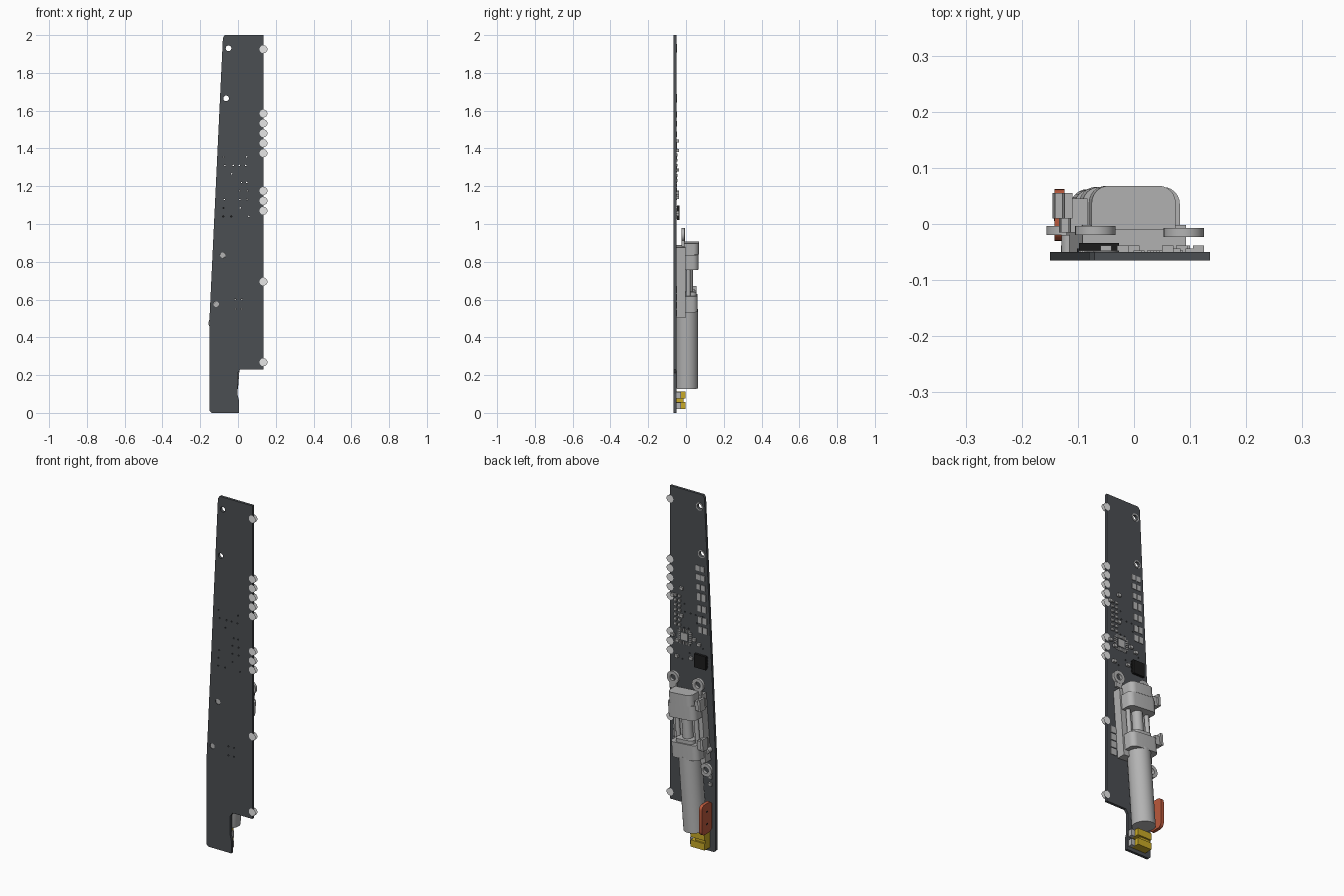
import bpy, bmesh, math, random
from mathutils import Matrix, Vector

if "Cube" in bpy.data.objects:
    bpy.data.objects.remove(bpy.data.objects["Cube"])
random.seed(4)


def material(name, rgb):
    m = bpy.data.materials.new(name)
    m.use_nodes = True
    m.diffuse_color = (*rgb, 1)
    m.node_tree.nodes["Principled BSDF"].inputs["Base Color"].default_value = (*rgb, 1)
    return m


BOARD = material("board dark grey", (0.07, 0.077, 0.085))
GREY = material("light grey", (0.45, 0.45, 0.45))
WHITE = material("white", (0.95, 0.95, 0.95))
BLACK = material("chip black", (0.012, 0.012, 0.012))
YELLOW = material("connector yellow", (0.58, 0.40, 0.02))
ORANGE = material("orange red", (0.50, 0.10, 0.045))

BACK = -0.05    # rear face of the board
FRONT = -0.065  # front face of the board
# The motor unit leans with the slanted board edge
LEAN = Matrix.Translation((-0.06, 0, 0.13)) @ Matrix.Rotation(math.radians(4.4), 4, "Y")


def finish(bm, name, mat, matrix=None, smooth=False):
    bmesh.ops.recalc_face_normals(bm, faces=bm.faces)
    if matrix:
        bm.transform(matrix)
    me = bpy.data.meshes.new(name)
    bm.to_mesh(me)
    bm.free()
    me.materials.append(mat)
    ob = bpy.data.objects.new(name, me)
    bpy.context.collection.objects.link(ob)
    if smooth:
        bpy.ops.object.select_all(action="DESELECT")
        ob.select_set(True)
        bpy.context.view_layer.objects.active = ob
        bpy.ops.object.shade_smooth_by_angle()
    return ob


def add_box(bm, x, y, z):
    """Add a box given by its (low, high) range on each axis."""
    lo, hi = Vector((x[0], y[0], z[0])), Vector((x[1], y[1], z[1]))
    m = Matrix.Translation((lo + hi) / 2) @ Matrix.Diagonal((*(hi - lo), 1))
    return bmesh.ops.create_cube(bm, size=1, matrix=m)["verts"]


def box(name, mat, x, y, z, matrix=None, bevel=0, axis=2, rear_only=False):
    bm = bmesh.new()
    add_box(bm, x, y, z)
    if bevel:
        edges = []
        for e in bm.edges:
            a, b = e.verts
            along = abs((b.co - a.co).normalized()[axis]) > 0.9
            if along and (not rear_only or a.co.y > sum(y) / 2):
                edges.append(e)
        bmesh.ops.bevel(bm, geom=edges, offset=bevel, segments=6, profile=0.5, affect="EDGES")
    return finish(bm, name, mat, matrix, bevel > 0)


def add_cyl(bm, x, z, r, y0, y1, n=24):
    m = Matrix.Translation((x, (y0 + y1) / 2, z)) @ Matrix.Rotation(math.pi / 2, 4, "X")
    bmesh.ops.create_cone(bm, cap_ends=True, segments=n, radius1=r, radius2=r,
                          depth=y1 - y0, matrix=m)


def rod(name, mat, x, y, z0, z1, r):
    bm = bmesh.new()
    bmesh.ops.create_cone(bm, cap_ends=True, segments=40, radius1=r, radius2=r, depth=z1 - z0,
                          matrix=Matrix.Translation((x, y, (z0 + z1) / 2)))
    return finish(bm, name, mat, LEAN, True)


def ring(name, mat, x, z, r, hole, y0, y1, n=32):
    bm = bmesh.new()
    loops = []
    for rad, y in ((r, y0), (r, y1), (hole, y1), (hole, y0)):
        loops.append([bm.verts.new((x + rad * math.cos(math.tau * i / n), y,
                                    z + rad * math.sin(math.tau * i / n))) for i in range(n)])
    for k in range(4):
        a, b = loops[k], loops[(k + 1) % 4]
        for i in range(n):
            j = (i + 1) % n
            bm.faces.new((a[i], a[j], b[j], b[i]))
    return finish(bm, name, mat, None, True)


# Circuit board with slanted side and stepped foot
outline = [(-0.14, 0), (0.004, 0), (0.004, 0.07), (-0.003, 0.1), (-0.003, 0.21), (0.012, 0.23),
           (0.135, 0.23), (0.135, 2), (-0.07, 2), (-0.08, 1.985), (-0.15, 0.52), (-0.15, 0.01)]
bm = bmesh.new()
face = bm.faces.new([bm.verts.new((x, FRONT, z)) for x, z in outline])
ext = bmesh.ops.extrude_face_region(bm, geom=[face])
bmesh.ops.translate(bm, vec=(0, BACK - FRONT, 0),
                    verts=[v for v in ext["geom"] if isinstance(v, bmesh.types.BMVert)])
board = finish(bm, "circuit_board", BOARD)

# Mounting holes and vias cut through the board
mounts = [(-0.05, 1.93), (-0.063, 1.665), (-0.08, 0.835), (-0.115, 0.575)]
bm = bmesh.new()
for x, z in mounts:
    add_cyl(bm, x, z, 0.015, -0.1, 0)
for i in range(4):
    for j in range(8):
        if random.random() < 0.75:
            add_cyl(bm, -0.07 + i * 0.04 + random.uniform(-0.01, 0.01), 1.04 + j * 0.045,
                    0.004, -0.1, 0, 8)
for z in (0.55, 0.6):
    for x in (-0.015, 0.02):
        add_cyl(bm, x, z, 0.004, -0.1, 0, 8)
cutter = finish(bm, "hole_cutter", BOARD)
cutter.hide_render = True
mod = board.modifiers.new("holes", "BOOLEAN")
mod.operation, mod.solver, mod.object = "DIFFERENCE", "EXACT", cutter
bpy.context.view_layer.objects.active = board
bpy.ops.object.modifier_apply(modifier=mod.name)
bpy.data.objects.remove(cutter)

# Rings on the open holes, pegs in the covered ones
for x, z in mounts[:2]:
    ring("hole_ring", GREY, x, z, 0.022, 0.015, BACK, BACK + 0.002)
for x, z in mounts[2:]:
    bm = bmesh.new()
    add_cyl(bm, x, z, 0.0145, FRONT + 0.002, -0.02)
    finish(bm, "mount_peg", GREY, None, True)

# White contact discs on the straight edge, front and rear
bm = bmesh.new()
for z in (1.925, 1.585, 1.533, 1.48, 1.428, 1.375, 1.175, 1.122, 1.07, 0.695, 0.268):
    for y in (FRONT - 0.0006, BACK + 0.0006):
        m = Matrix.Translation((0.135, y, z)) @ Matrix.Rotation(math.pi / 2, 4, "X")
        bmesh.ops.create_circle(bm, cap_ends=True, segments=24, radius=0.021, matrix=m)
finish(bm, "edge_contacts", WHITE)

# Solder pads in columns
bm = bmesh.new()
for z, h in ((1.58, 0.03), (1.53, 0.03), (1.475, 0.03), (1.42, 0.04),
             (1.355, 0.035), (1.29, 0.035), (1.235, 0.035)):
    x = -0.098 + (z - 1.235) * 0.05
    for dx in (0, 0.03):
        add_box(bm, (x + dx, x + dx + 0.024), (BACK, BACK + 0.003), (z - h / 2, z + h / 2))
for i in range(4):
    add_box(bm, (0.075, 0.11), (BACK, BACK + 0.003), (0.51 + i * 0.042, 0.545 + i * 0.042))
finish(bm, "solder_pads", GREY)

# Pad pattern of the square controller
bm = bmesh.new()
cx, cz = 0.043, 1.17
add_box(bm, (cx - 0.02, cx + 0.02), (BACK, BACK + 0.003), (cz - 0.02, cz + 0.02))
for i in range(6):
    t = (i - 2.5) * 0.011
    for s in (-1, 1):
        for dx, dz, w, h in ((t, s * 0.036, 0.003, 0.008), (s * 0.036, t, 0.008, 0.003)):
            add_box(bm, (cx + dx - w, cx + dx + w), (BACK, BACK + 0.003),
                    (cz + dz - h, cz + dz + h))
finish(bm, "controller_pads", GREY)

# Small surface components
bm = bmesh.new()
for i in range(7):
    for x in (0.075, 0.1):
        z = 1.23 + i * 0.027
        add_box(bm, (x - 0.008, x + 0.008), (BACK, BACK + 0.006), (z - 0.007, z + 0.007))
for x, z in ((0.06, 1.44), (0.115, 1.39), (0.06, 1.285), (0.115, 1.165), (0.085, 1.14),
             (-0.02, 1.17), (-0.05, 1.15), (0.0, 1.06), (0.09, 1.05), (-0.12, 0.42), (-0.12, 0.38)):
    add_box(bm, (x - 0.01, x + 0.01), (BACK, BACK + 0.012), (z - 0.008, z + 0.008))
finish(bm, "small_components", GREY)

# Black chip with pins on both sides
box("black_chip", BLACK, (-0.098, -0.027), (BACK + 0.002, BACK + 0.016), (1.022, 1.098))
bm = bmesh.new()
for i in range(8):
    z = 1.03 + i * 0.0085
    add_box(bm, (-0.102, -0.023), (BACK, BACK + 0.006), (z, z + 0.004))
finish(bm, "chip_pins", BLACK)

# Motor and drive unit, in leaning coordinates
rod("motor_can", GREY, 0, 0.004, 0, 0.42, 0.06)
box("unit_base", GREY, (-0.09, 0.095), (BACK, -0.002), (0.38, 0.755), LEAN)
box("lower_block", GREY, (-0.085, 0.085), (-0.01, 0.062), (0.41, 0.495), LEAN, 0.03, 2, True)
box("lower_collar", GREY, (-0.055, 0.055), (-0.01, 0.055), (0.495, 0.515), LEAN, 0.02, 2, True)
box("upper_block", GREY, (-0.087, 0.087), (-0.01, 0.066), (0.635, 0.715), LEAN, 0.03, 2, True)
box("upper_cap", GREY, (-0.075, 0.075), (-0.01, 0.068), (0.715, 0.775), LEAN, 0.03, 2, True)
rod("drive_rod", GREY, 0, 0.01, 0.49, 0.65, 0.028)
for s in (-1, 1):
    rod("guide_rod", GREY, s * 0.06, 0.012, 0.49, 0.65, 0.012)

# Side clips
for z in (0.47, 0.69):
    box("side_clip_arm", GREY, (-0.11, -0.08), (-0.015, 0.045), (z, z + 0.05), LEAN)
    box("side_clip_tip", GREY, (-0.122, -0.108), (0.01, 0.055), (z, z + 0.065), LEAN)

# Mounting eyelets with their tabs
for x, z, y in ((-0.069, 0.942, -0.02), (0.089, 0.942, -0.023), (-0.12, 0.475, -0.02)):
    ring("eyelet", GREY, x, z, 0.036, 0.017, y, y + 0.016)
    side = 0.035 if z < 0.6 else 0
    box("eyelet_tab", GREY, (x - 0.02 + side, x + 0.02 + side), (y, y + 0.015),
        (z - 0.06 + side * 2.5, z - 0.025 + side * 2.5))

# Orange side plate with dark slots
box("side_plate", ORANGE, (-0.142, -0.124), (-0.03, 0.062), (0.13, 0.3), None, 0.025, 0)
for z in (0.18, 0.25):
    box("plate_slot", BLACK, (-0.1425, -0.141), (0.005, 0.025), (z, z + 0.008))

# Yellow connector blocks with grey terminals
for z in (0.02, 0.075):
    box("connector", YELLOW, (-0.115, -0.028), (BACK, -0.002), (z, z + 0.038))
    box("connector_terminal", GREY, (-0.028, -0.006), (BACK, -0.026), (z, z + 0.036))
box("connector_bridge", YELLOW, (-0.115, -0.05), (BACK, -0.012), (0.055, 0.08))
